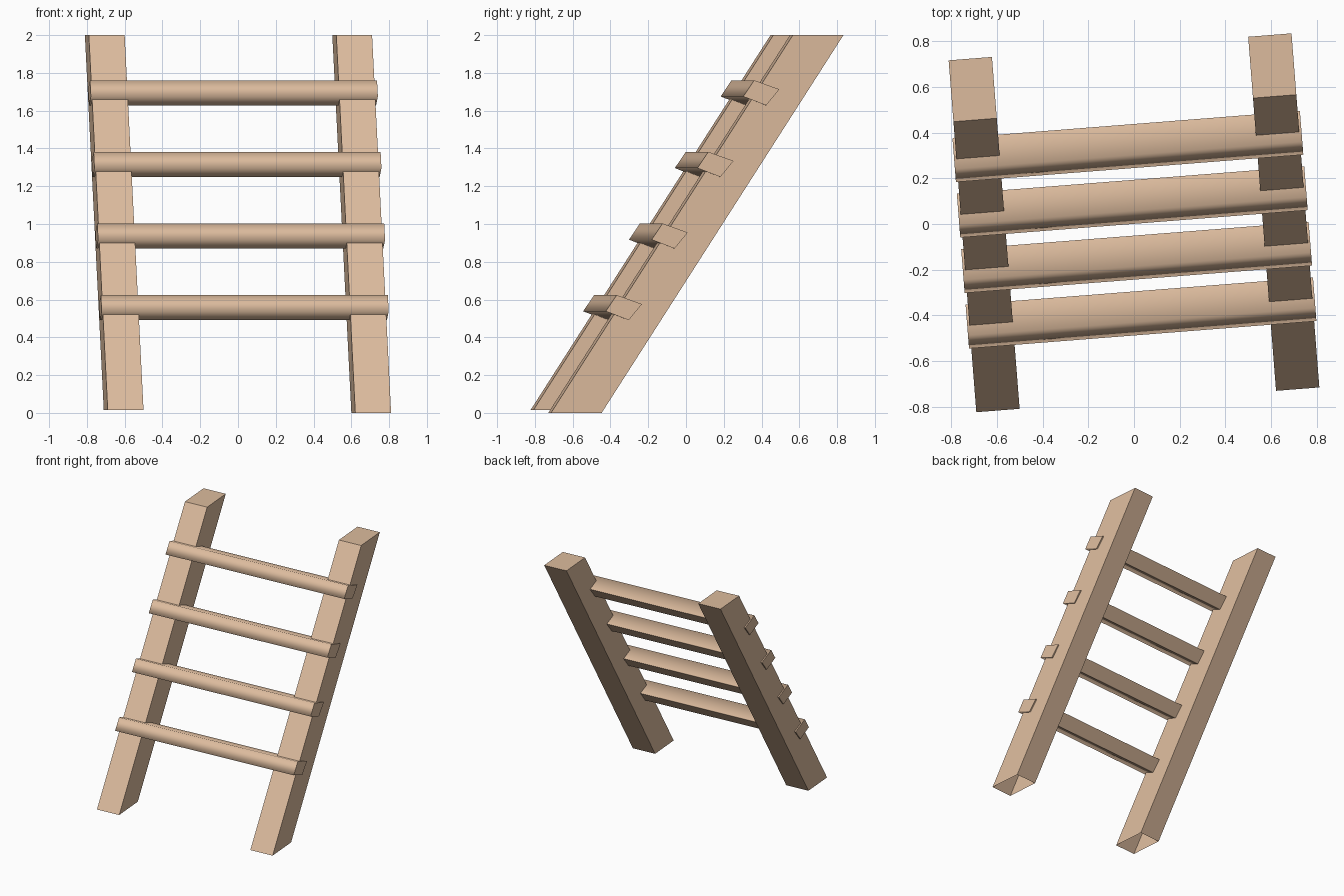
import bpy, bmesh, math

if "Cube" in bpy.data.objects:
    bpy.data.objects.remove(bpy.data.objects["Cube"])

TURN = math.radians(4.5)   # whole ladder is turned slightly about z
LEAN = 0.642               # y travelled per unit of height

wood = bpy.data.materials.new("tan_wood")
wood.diffuse_color = (0.72, 0.50, 0.34, 1)
wood.use_nodes = True
wood.node_tree.nodes["Principled BSDF"].inputs["Base Color"].default_value = wood.diffuse_color


def sweep(name, start, end, open_start=False, soft=None):
    """Join two matching cross-sections; soft lists the corners shaded smooth."""
    bm = bmesh.new()
    a = [bm.verts.new(p) for p in start]
    b = [bm.verts.new(p) for p in end]
    n = len(a)
    for i in range(n):
        j = (i + 1) % n
        bm.faces.new((a[i], a[j], b[j], b[i]))
    bm.faces.new(b)
    if not open_start:
        bm.faces.new(a)
    bmesh.ops.recalc_face_normals(bm, faces=bm.faces)
    if soft:
        for f in bm.faces:
            f.smooth = True
        for e in bm.edges:
            e.smooth = False
        for i in soft:
            bm.edges.get((a[i], b[i])).smooth = True
    mesh = bpy.data.meshes.new(name)
    bm.to_mesh(mesh)
    bm.free()
    mesh.materials.append(wood)
    ob = bpy.data.objects.new(name, mesh)
    ob.rotation_euler.z = TURN
    bpy.context.collection.objects.link(ob)
    return ob


# Side rails: leaning box tubes, capped on top and open underneath
def rail_section(x0, x1, z):
    front, back = -0.776 + LEAN * z, -0.507 + LEAN * z
    return [(x0, front, z), (x1, front, z), (x1, back, z), (x0, back, z)]


for name, x0, x1, foot in (("left_rail", -0.752, -0.562, 0.015),
                           ("right_rail", 0.562, 0.752, 0.0)):
    sweep(name, rail_section(x0, x1, foot), rail_section(x0, x1, 2.0), open_start=True)

# Rungs: tilted planks with softly shaded front edges
profile = [(0.244, 1.675), (0.302, 1.761), (0.436, 1.713), (0.366, 1.628)]
for k in range(4):
    drop = 0.379 * k
    pts = [(y - LEAN * drop, z - drop) for y, z in profile]
    sweep(f"rung_{4 - k}", [(-0.762, y, z) for y, z in pts],
          [(0.762, y, z) for y, z in pts], soft=(0, 1))
